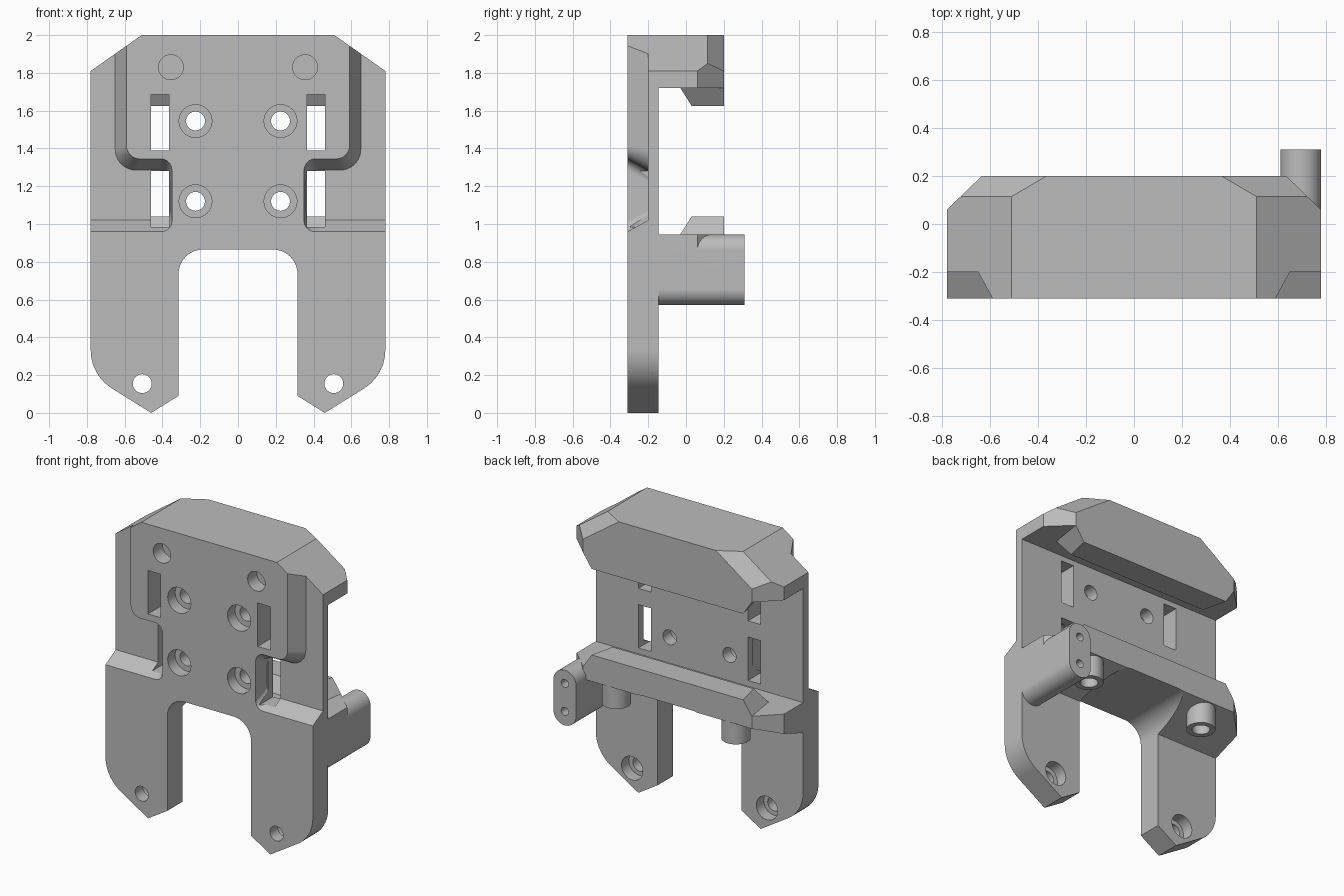
import bpy, bmesh, math
from mathutils import Vector

cube = bpy.data.objects.get("Cube")
if cube:
    bpy.data.objects.remove(cube)

grey = bpy.data.materials.new("plain grey")
grey.use_nodes = True
grey.diffuse_color = (0.5, 0.5, 0.5, 1)
grey.node_tree.nodes["Principled BSDF"].inputs["Base Color"].default_value = (0.5, 0.5, 0.5, 1)

FRONT, FLOOR, BACK = -0.31, -0.2, -0.145
REAR = 0.2


def rounded(corners, steps=10):
    """Outline from (a, b, radius) corners, each radius turned into an arc."""
    out = []
    for i, (a, b, r) in enumerate(corners):
        p = Vector((a, b))
        if r == 0:
            out.append(p)
            continue
        u = (Vector(corners[i - 1][:2]) - p).normalized()
        v = (Vector(corners[(i + 1) % len(corners)][:2]) - p).normalized()
        half = u.angle(v) / 2
        centre = p + (u + v).normalized() * r / math.sin(half)
        start = p + u * r / math.tan(half) - centre
        end = p + v * r / math.tan(half) - centre
        sweep = start.angle(end)
        for k in range(steps + 1):
            t = k / steps
            out.append(centre + (start * math.sin((1 - t) * sweep)
                                 + end * math.sin(t * sweep)) / math.sin(sweep))
    return out


def loft(name, ring_a, ring_b, cuts=()):
    """Closed solid between two rings, trimmed by (point, outward normal) planes."""
    bm = bmesh.new()
    a = [bm.verts.new(p) for p in ring_a]
    b = [bm.verts.new(p) for p in ring_b]
    bm.faces.new(a)
    bm.faces.new(b[::-1])
    n = len(a)
    for i in range(n):
        bm.faces.new((a[i], b[i], b[(i + 1) % n], a[(i + 1) % n]))
    for point, normal in cuts:
        res = bmesh.ops.bisect_plane(bm, geom=bm.verts[:] + bm.edges[:] + bm.faces[:], dist=1e-5,
                                     plane_co=point, plane_no=normal, clear_outer=True)
        edges = [e for e in res["geom_cut"] if isinstance(e, bmesh.types.BMEdge)]
        bmesh.ops.edgeloop_fill(bm, edges=edges)
    bmesh.ops.recalc_face_normals(bm, faces=bm.faces)
    mesh = bpy.data.meshes.new(name)
    bm.to_mesh(mesh)
    bm.free()
    mesh.materials.append(grey)
    obj = bpy.data.objects.new(name, mesh)
    bpy.context.collection.objects.link(obj)
    return obj


def along_y(name, outline, y0, y1, cuts=()):
    return loft(name, [(x, y0, z) for x, z in outline], [(x, y1, z) for x, z in outline], cuts)


def circle(cx, cy, r, n=32):
    return [(cx + r * math.cos(math.tau * i / n), cy + r * math.sin(math.tau * i / n)) for i in range(n)]


def box(x0, x1, z0, z1):
    return [(x0, z0), (x1, z0), (x1, z1), (x0, z1)]


def mirrored(half):
    """Complete a right-hand outline with its left-hand copy."""
    return half + [(-c[0],) + tuple(c[1:]) for c in reversed(half)]


def combine(body, tool, operation):
    mod = body.modifiers.new(operation.lower(), "BOOLEAN")
    mod.operation, mod.solver, mod.object = operation, "EXACT", tool
    deps = bpy.context.evaluated_depsgraph_get()
    mesh = bpy.data.meshes.new_from_object(body.evaluated_get(deps))
    body.modifiers.clear()
    body.data = mesh
    bpy.data.objects.remove(tool)


def add(tool):
    combine(body, tool, "UNION")


def cut(tool):
    combine(body, tool, "DIFFERENCE")


# Main plate with two legs
plate = rounded(mirrored([(0.51, 2, 0), (0.78, 1.81, 0), (0.78, 0.2, 0.24), (0.46, 0, 0), (0.315, 0.09, 0)]))
body = along_y("bracket_body", plate, FRONT, BACK)

# Planes that bevel the rear corners
corners, bevels = [], []
for s in (1, -1):
    corners.append(((s * 0.78, 0.06, 1), (s * 0.14, 0.145, 0)))
    bevels.append(((s * 0.51, 0.115, 2), (s * 0.01615, 0.02755, 0.02295)))

# Top block
add(along_y("top_block", mirrored([(0.51, 2), (0.78, 1.81), (0.78, 1.72)]), -0.17, REAR, corners + bevels))

# Lower shelf with sloping underside
side = [(-0.17, 0.73), (REAR, 0.86), (REAR, 0.945), (-0.17, 0.945)]
add(loft("lower_shelf", [(-0.78, y, z) for y, z in side], [(0.78, y, z) for y, z in side], corners))

# Facing lips on the block and the shelf
base = mirrored([(0.6, -0.03), (0.635, REAR)])
tip = mirrored([(0.53, 0.03), (0.57, REAR)])
for name, z0, z1 in (("top_lip", 1.72, 1.625), ("shelf_lip", 0.945, 1.04)):
    add(loft(name, [(x, y, z0) for x, y in base], [(x, y, z1) for x, y in tip]))

# Arch between the legs
cut(along_y("arch", rounded(mirrored([(0.315, -0.2, 0), (0.315, 0.865, 0.13)])), -1, 1))

# Side post with two small holes in its end
post = rounded([(x, z, 0.084) for x, z in box(0.61, 0.78, 0.57, 0.945)])
add(along_y("side_post", post, -0.17, 0.31))
for z in (0.665, 0.855):
    cut(along_y("post_hole", circle(0.695, z, 0.027, 20), 0.15, 0.4))

for s in (1, -1):
    # Bosses under the shelf
    ring = circle(s * 0.45, 0.105, 0.09)
    add(loft("boss", [(x, y, 0.71) for x, y in ring], [(x, y, 0.9) for x, y in ring]))
    ring = circle(s * 0.45, 0.105, 0.055)
    cut(loft("boss_hole", [(x, y, 0.6) for x, y in ring], [(x, y, 0.93) for x, y in ring]))

    # Side recess with drafted walls, carried past the front face
    def recess(k):
        d = 0.06 * k
        pts = rounded([(0.59 + d, 2.2, 0), (0.59 + d, 1.345 - d, 0.07 + 0.04 * k),
                       (0.35 + d / 6, 1.345 - d, 0.06), (0.35 + d / 6, 0.96 + d, 0.055),
                       (1, 0.96 + d, 0), (1, 2.2, 0)])
        return [(s * x, FRONT + k * (FLOOR - FRONT), z) for x, z in pts]
    cut(loft("side_recess", recess(-1), recess(1)))

    # Strap slots
    for z in (0.985, 1.39):
        cut(along_y("slot", box(s * 0.4125 - 0.0475, s * 0.4125 + 0.0475, z, z + 0.295), -0.5, BACK + 0.005))

    # Counterbored screw holes
    for z in (1.12, 1.545):
        cut(along_y("screw_hole", circle(s * 0.225, z, 0.05), -0.5, 0))
        cut(along_y("screw_counterbore", circle(s * 0.225, z, 0.087), -0.5, FRONT + 0.08))

    # Blind holes near the top
    cut(along_y("blind_hole", circle(s * 0.355, 1.83, 0.066), -0.5, FRONT + 0.1))

    # Leg holes, counterbored from behind
    cut(along_y("leg_hole", circle(s * 0.507, 0.155, 0.05), -0.5, 0))
    cut(along_y("leg_counterbore", circle(s * 0.507, 0.155, 0.08), BACK - 0.08, 0))

# Smooth curves, crisp edges
bpy.ops.object.select_all(action="DESELECT")
body.select_set(True)
bpy.context.view_layer.objects.active = body
bpy.ops.object.shade_smooth_by_angle(angle=math.radians(20))
normals = body.modifiers.new("even_shading", "WEIGHTED_NORMAL")
normals.keep_sharp = True
